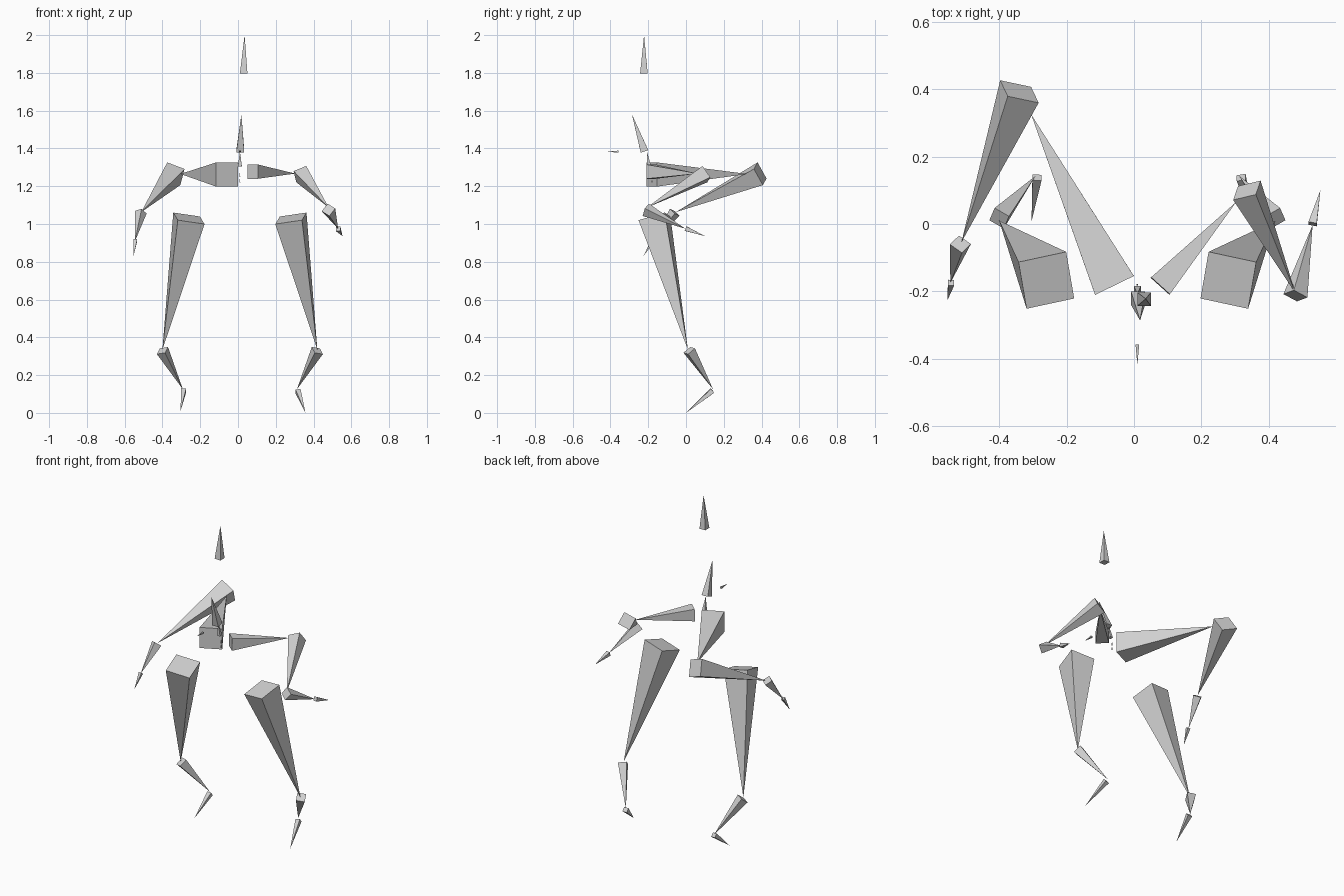
import bpy
import bmesh
from math import pi, sqrt
from mathutils import Matrix, Vector

cube = bpy.data.objects.get("Cube")
if cube:
    bpy.data.objects.remove(cube, do_unlink=True)

grey = bpy.data.materials.new("light_grey")
grey.use_nodes = True
colour = (0.64, 0.64, 0.64, 1)
grey.diffuse_color = colour
grey.node_tree.nodes["Principled BSDF"].inputs["Base Color"].default_value = colour


def spike(name, base, tip, size, edge=(1, 0, 0)):
    """Square pyramid from base centre to tip; edge sets the roll of the base."""
    base, tip, edge = Vector(base), Vector(tip), Vector(edge)
    axis = tip - base
    z = axis.normalized()
    x = (edge - z * edge.dot(z)).normalized()
    y = z.cross(x)
    frame = Matrix((x, y, z)).transposed().to_4x4()
    place = Matrix.Translation(base + axis / 2) @ frame @ Matrix.Rotation(pi / 4, 4, "Z")
    bm = bmesh.new()
    bmesh.ops.create_cone(bm, cap_ends=True, segments=4, radius1=size / sqrt(2),
                          radius2=0, depth=axis.length, matrix=place)
    bmesh.ops.remove_doubles(bm, verts=bm.verts, dist=0.0001)
    bmesh.ops.recalc_face_normals(bm, faces=bm.faces)
    mesh = bpy.data.meshes.new(name)
    bm.to_mesh(mesh)
    bm.free()
    mesh.materials.append(grey)
    obj = bpy.data.objects.new(name, mesh)
    bpy.context.collection.objects.link(obj)


# Legs, mirrored about the spine
SPINE_X = 0.01
for side, s in (("left", 1), ("right", -1)):
    def at(x, y, z):
        return (SPINE_X + s * x, y, z)

    spike(side + "_thigh", at(0.27, -0.167, 1.03), at(0.41, 0.01, 0.335), 0.146,
          (s * -0.14, 0.03, -0.02))
    spike(side + "_shin", at(0.41, 0.017, 0.33), at(0.302, 0.143, 0.125), 0.05,
          (s * -0.05, -0.03, 0.01))
spike("left_foot", (0.318, 0.138, 0.115), (0.357, 0, 0), 0.027)
spike("right_foot", (-0.288, 0.138, 0.12), (-0.304, 0.008, 0.01), 0.027)

# Right arm
spike("right_shoulder", (-0.058, -0.182, 1.262), (-0.305, 0.325, 1.265), 0.128, (0, 0, 1))
spike("right_upper_arm", (-0.34, 0.393, 1.266), (-0.512, -0.054, 1.063), 0.1,
      (0.095, -0.018, -0.035))
spike("right_forearm", (-0.515, -0.06, 1.062), (-0.545, -0.175, 0.91), 0.045, (1, 1, -0.9))
spike("right_hand", (-0.543, -0.174, 0.916), (-0.553, -0.225, 0.83), 0.019)

# Left arm
spike("left_shoulder", (0.078, -0.184, 1.277), (0.303, 0.065, 1.267), 0.075, (0, 0, 1))
spike("left_upper_arm", (0.335, 0.1, 1.264), (0.48, -0.207, 1.087), 0.074,
      (-0.095, -0.018, -0.035))
spike("left_forearm", (0.479, -0.213, 1.075), (0.53, -0.003, 0.975), 0.052,
      (0.042, -0.023, -0.026))
spike("left_hand", (0.53, 0, 0.975), (0.553, 0.1, 0.936), 0.025)

# Spine, neck and head
spike("lower_spine", (SPINE_X, -0.18, 1.22), (SPINE_X, -0.18, 1.25), 0.004)
spike("upper_spine", (SPINE_X, -0.18, 1.25), (SPINE_X, -0.18, 1.28), 0.004)
spike("neck", (SPINE_X, -0.195, 1.305), (SPINE_X, -0.207, 1.385), 0.021)
spike("head", (0.012, -0.22, 1.385), (0.018, -0.286, 1.58), 0.042)
spike("jaw", (SPINE_X, -0.357, 1.383), (SPINE_X, -0.418, 1.383), 0.011)
spike("head_top", (0.03, -0.223, 1.797), (0.035, -0.222, 2), 0.04)
